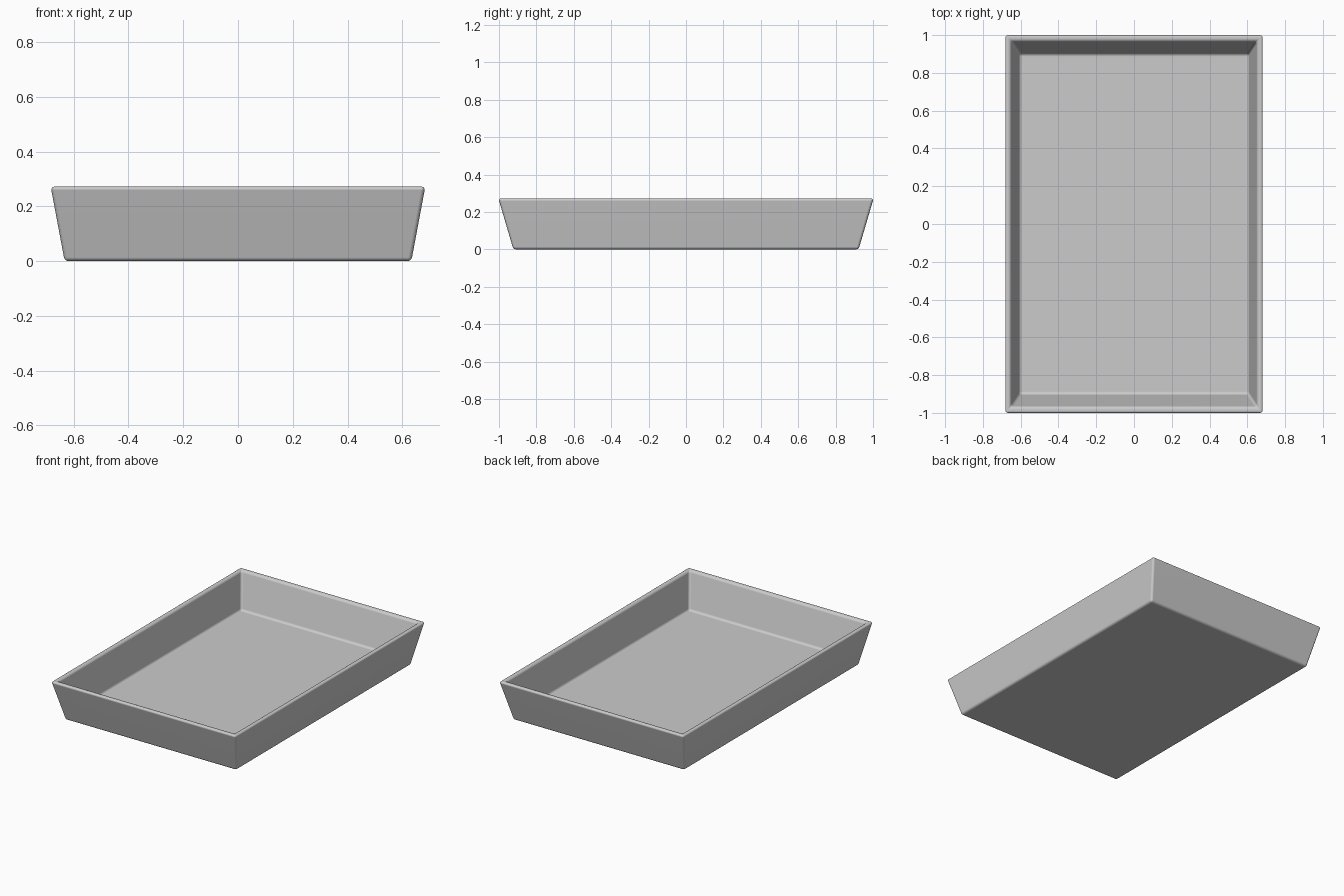
import bpy, bmesh

if "Cube" in bpy.data.objects:
    bpy.data.objects.remove(bpy.data.objects["Cube"])

# half-width, half-depth, height of each ring: outer base, outer rim, inner rim, inner floor
RINGS = [(0.633, 0.923, 0.0), (0.684, 1.003, 0.272),
         (0.652, 0.968, 0.272), (0.607, 0.901, 0.04)]

bm = bmesh.new()
loops = [[bm.verts.new((sx * x, sy * y, z))
          for sx, sy in ((-1, -1), (1, -1), (1, 1), (-1, 1))]
         for x, y, z in RINGS]

# walls and rim
for a, b in zip(loops, loops[1:]):
    for i in range(4):
        j = (i + 1) % 4
        bm.faces.new((a[i], a[j], b[j], b[i]))

# underside and inner floor
bm.faces.new(loops[0][::-1])
bm.faces.new(loops[-1])
bmesh.ops.recalc_face_normals(bm, faces=bm.faces)

# soften every edge except the mitre lines on the flat rim
edges = [e for e in bm.edges if e.calc_face_angle() > 0.3]
bmesh.ops.bevel(bm, geom=edges, offset=0.014, segments=4,
                profile=0.5, affect='EDGES', clamp_overlap=True)

mesh = bpy.data.meshes.new("tray")
bm.to_mesh(mesh)
bm.free()
tray = bpy.data.objects.new("tray", mesh)
bpy.context.collection.objects.link(tray)

# smooth rounded edges, flat panels
bpy.context.view_layer.objects.active = tray
tray.select_set(True)
bpy.ops.object.shade_smooth_by_angle(angle=0.6)
normals = tray.modifiers.new("weighted_normals", 'WEIGHTED_NORMAL')
normals.keep_sharp = True
